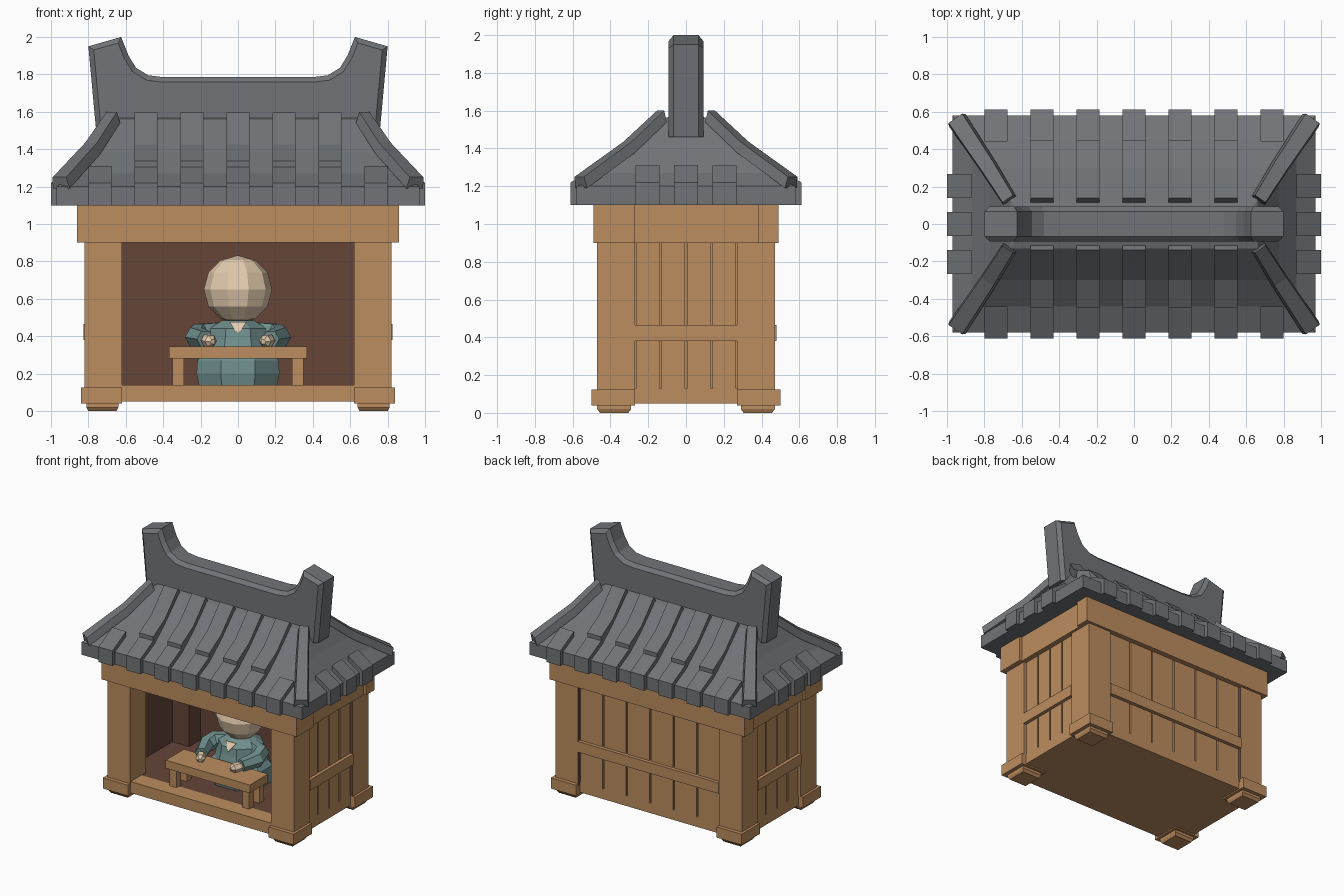
import bpy, bmesh, math
from mathutils import Vector

if "Cube" in bpy.data.objects:
    bpy.data.objects.remove(bpy.data.objects["Cube"])


def material(name, rgb):
    m = bpy.data.materials.new(name)
    m.diffuse_color = [((c / 255 + 0.055) / 1.055) ** 2.4 for c in rgb] + [1]
    m.use_nodes = True
    m.node_tree.nodes["Principled BSDF"].inputs["Base Color"].default_value = m.diffuse_color
    return m


WOOD = material("warm_wood", (188, 141, 95))
SLATE = material("slate_grey", (113, 116, 120))
BROWN = material("dark_brown", (102, 69, 56))
TEAL = material("teal_cloth", (112, 144, 142))
SKIN = material("pale_skin", (228, 204, 174))


def finish(name, bm, *mats):
    bmesh.ops.recalc_face_normals(bm, faces=bm.faces)
    me = bpy.data.meshes.new(name)
    bm.to_mesh(me)
    bm.free()
    for m in mats:
        me.materials.append(m)
    ob = bpy.data.objects.new(name, me)
    bpy.context.collection.objects.link(ob)
    return ob


def loft(name, rings, mat):
    """Skin a list of equal-length point rings and cap both ends."""
    bm = bmesh.new()
    vs = [[bm.verts.new(p) for p in r] for r in rings]
    n = len(rings[0])
    for a, b in zip(vs, vs[1:]):
        for i in range(n):
            j = (i + 1) % n
            bm.faces.new((a[i], a[j], b[j], b[i]))
    bm.faces.new(vs[0])
    bm.faces.new(vs[-1])
    return finish(name, bm, mat)


def rect(x, y, z, cx=0, cy=0):
    return [(cx - x, cy - y, z), (cx + x, cy - y, z), (cx + x, cy + y, z), (cx - x, cy + y, z)]


def box(name, x0, x1, y0, y1, z0, z1, mat):
    c = ((x0 + x1) / 2, (y0 + y1) / 2)
    h = (abs(x1 - x0) / 2, abs(y1 - y0) / 2)
    return loft(name, [rect(*h, z0, *c), rect(*h, z1, *c)], mat)


def prism(name, pts, axis, lo, hi, mat):
    """Extrude an (offset, z) outline along x or y."""
    def place(u, z, t):
        return (t, u, z) if axis == 'x' else (u, t, z)
    return loft(name, [[place(u, z, t) for u, z in pts] for t in (lo, hi)], mat)


def lathe(name, prof, centre, mat, n, sy=1.0, phase=0.0):
    cx, cy = centre
    ang = [phase + math.tau * i / n for i in range(n)]
    return loft(name, [[(cx + r * math.cos(a), cy + sy * r * math.sin(a), z) for a in ang]
                       for r, z in prof], mat)


def tube(name, path, radii, mat, n=6):
    path = [Vector(p) for p in path]
    rings = []
    for i, p in enumerate(path):
        d = (path[min(i + 1, len(path) - 1)] - path[max(i - 1, 0)]).normalized()
        s = d.cross(Vector((0, 0, 1))).normalized()
        u = s.cross(d)
        rings.append([p + radii[i] * (s * math.cos(math.tau * k / n) + u * math.sin(math.tau * k / n))
                      for k in range(n)])
    return loft(name, rings, mat)


# Floor and front sill
box("floor_base", -.8, .8, -.45, .45, .05, .13, WOOD)
box("front_sill", -.62, .62, -.465, -.33, .05, .14, WOOD)
box("inner_floor", -.77, .77, -.33, .425, .13, .137, BROWN)

# Corner posts with bases and feet
for sx in (-1, 1):
    for sy in (-1, 1):
        post = box("corner_post", sx * .62, sx * .82, sy * .27, sy * .47, .1, .92, WOOD)
        post.data.materials.append(BROWN)
        if sy > 0:
            for f in post.data.polygons:
                if f.normal.x * sx < -.5 or f.normal.y < -.5:
                    f.material_index = 1
        box("post_base", sx * .62, sx * .84, sy * .27, sy * .5, .04, .125, WOOD)
        loft("post_foot", [rect(.075, .075, 0, sx * .725, sy * .38),
                           rect(.085, .09, .02, sx * .725, sy * .38),
                           rect(.085, .09, .045, sx * .725, sy * .38)], WOOD)

# Plank walls, rails and inner linings
G = .006
for sx in (-1, 1):
    box("side_wall", sx * .775, sx * .787, -.28, .28, .05, .92, WOOD)
    box("side_wall_skirt", sx * .775, sx * .8, -.27, .27, .05, .13, WOOD)
    box("side_lining", sx * .767, sx * .775, -.3, .43, .13, .92, BROWN)
    for i in range(4):
        y = -.27 + i * .135
        box("side_plank", sx * .78, sx * .8, y + G, y + .135 - G, .13, .92, WOOD)
    box("side_rail", sx * .79, sx * .826, -.27, .27, .38, .465, WOOD)
box("back_wall", -.63, .63, .425, .437, .05, .92, WOOD)
box("back_wall_skirt", -.62, .62, .425, .45, .05, .13, WOOD)
box("back_lining", -.77, .77, .417, .425, .13, .92, BROWN)
for i in range(6):
    x = -.62 + i * 1.24 / 6
    box("back_plank", x + G, x + 1.24 / 6 - G, .43, .45, .13, .92, WOOD)
box("back_rail", -.62, .62, .44, .478, .38, .465, WOOD)

# Beams under the roof and ceiling
box("front_beam", -.86, .86, -.49, -.27, .9, 1.1, WOOD)
box("back_beam", -.86, .86, .38, .49, .9, 1.1, WOOD)
for sx in (-1, 1):
    box("side_beam", sx * .64, sx * .84, -.27, .38, .9, 1.1, WOOD)
box("ceiling", -.64, .64, -.27, .38, .905, .912, BROWN)

# Curved hip roof body
loft("roof_body", [rect(*r) for r in ((.97, .58, 1.1), (.97, .58, 1.2), (.87, .44, 1.27),
                                      (.775, .3, 1.385), (.66, .13, 1.555), (.63, .08, 1.57))], SLATE)

# Roof tiles: eave tiles all round, long tiles on front and back
eave = [(.612, 1.1), (.612, 1.22), (.44, 1.31), (.44, 1.2), (.52, 1.1)]
long_tile = [(.45, 1.25), (.45, 1.336), (.3, 1.425), (.14, 1.597), (.115, 1.565), (.3, 1.36)]
side_eave = [(1.0, 1.1), (1.0, 1.22), (.87, 1.31), (.87, 1.2), (.92, 1.1)]
for s in (-1, 1):
    for i in range(-3, 4):
        x = i * .246
        prism("eave_tile", [(s * u, z) for u, z in eave], 'x', x - .061, x + .061, SLATE)
        if abs(i) < 3:
            prism("long_tile", [(s * u, z) for u, z in long_tile], 'x', x - .061, x + .061, SLATE)
    for i in (-1, 0, 1):
        prism("side_eave_tile", [(s * u, z) for u, z in side_eave], 'y',
              i * .203 - .064, i * .203 + .064, SLATE)

# Hip ridges running down to the four corners
for sx in (-1, 1):
    for sy in (-1, 1):
        rings = []
        for x, y, z, w in ((.945, .555, 1.2, .055), (.775, .3, 1.385, .048), (.665, .125, 1.55, .042)):
            dx, dy = .82 * w, -.57 * w
            rings.append([(sx * (x + a * dx + o), sy * (y + a * dy + o), z + h)
                          for a, h, o in ((-1, -.01, 0), (1, -.01, 0), (.8, .05, .01), (-.8, .05, .01))])
        loft("hip_ridge", rings, SLATE)

# Top ridge with upturned ends and chamfered rim
half = [(.755, 1.46), (.8, 1.95), (.625, 2.0), (.585, 1.9), (.545, 1.835), (.48, 1.795), (.4, 1.785)]
outline = half + [(-x, z) for x, z in reversed(half)]
ridge = prism("top_ridge", outline, 'y', -.093, .093, SLATE)
bm = bmesh.new()
bm.from_mesh(ridge.data)
rim = [e for e in bm.edges if abs(e.verts[0].co.y - e.verts[1].co.y) < .01
       and max(v.co.z for v in e.verts) > 1.5]
bmesh.ops.bevel(bm, geom=rim, offset=.027, segments=1, affect='EDGES')
bm.to_mesh(ridge.data)
bm.free()

# Low table
box("table_top", -.37, .37, -.38, -.15, .28, .345, WOOD)
for sx in (-1, 1):
    for y in (-.36, -.23):
        box("table_leg", sx * .29, sx * .35, y, y + .06, .13, .285, WOOD)

# Seated figure
lathe("robe", [(.225, .135), (.24, .2), (.235, .27), (.2, .31), (.18, .38), (.17, .44), (.09, .485)],
      (0, .04), TEAL, 8, .95, math.pi / 8)
R = .182
lathe("head", [(R * math.cos(t) + .001, .65 + R * math.sin(t))
               for t in [math.pi * (k / 6 - .5) for k in range(7)]], (0, .04), SKIN, 10)
for sx in (-1, 1):
    tube("sleeve", [(sx * .1, .04, .43), (sx * .2, .0, .41), (sx * .225, -.08, .395), (sx * .175, -.21, .385)],
         [.05, .065, .06, .048], TEAL)
    tube("hand", [(sx * .18, -.19, .38), (sx * .165, -.225, .378), (sx * .145, -.265, .374),
                  (sx * .135, -.285, .37)], [.02, .036, .036, .015], SKIN)

# Open collar on the chest
loft("collar", [[(-.045, y + .045, .475), (.045, y + .045, .475), (0, y, .41)]
                for y in (-.132, -.124)], SKIN)
